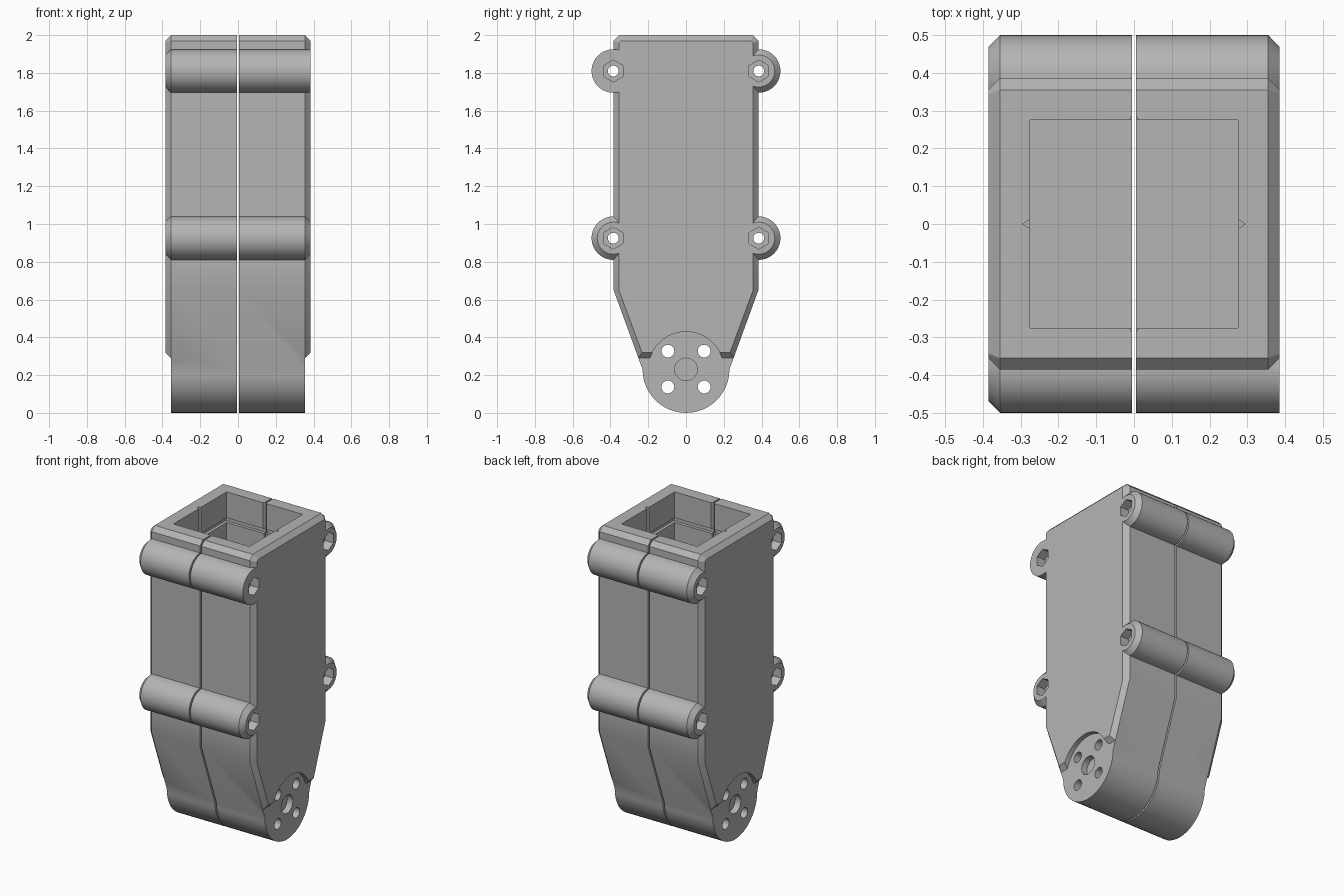
import bpy, bmesh
from math import sin, cos, pi

old = bpy.data.objects.get("Cube")
if old:
    bpy.data.objects.remove(old)

GREY = (0.46, 0.46, 0.46, 1)
mat = bpy.data.materials.new("plain grey")
mat.use_nodes = True
mat.diffuse_color = GREY
mat.node_tree.nodes["Principled BSDF"].inputs["Base Color"].default_value = GREY

GAP, FLAT, SIDE = 0.005, 0.355, 0.385   # split plane, pivot face, outer face
BEVEL = SIDE - FLAT
PIVOT_Z = 0.23
LUG_Z = (1.81, 0.925)


def loft(name, sections, axis="X", sign=1):
    """Closed solid through (position, outline) sections along an axis."""
    bm = bmesh.new()
    rings = []
    for pos, outline in sections:
        if axis == "X":
            rings.append([bm.verts.new((sign * pos, u, v)) for u, v in outline])
        else:
            rings.append([bm.verts.new((u, v, pos)) for u, v in outline])
    for a, b in zip(rings, rings[1:]):
        for i in range(len(a)):
            j = (i + 1) % len(a)
            bm.faces.new((a[i], a[j], b[j], b[i]))
    bm.faces.new(rings[0])
    bm.faces.new(rings[-1])
    bmesh.ops.recalc_face_normals(bm, faces=bm.faces)
    mesh = bpy.data.meshes.new(name)
    bm.to_mesh(mesh)
    bm.free()
    obj = bpy.data.objects.new(name, mesh)
    mesh.materials.append(mat)
    bpy.context.collection.objects.link(obj)
    return obj


def circle(y, z, r, n=40, turn=0):
    return [(y + r * cos(turn + 2 * pi * i / n), z + r * sin(turn + 2 * pi * i / n))
            for i in range(n)]


def square(r):
    return [(-r, -r), (r, -r), (r, r), (-r, r)]


def body_outline(d):
    """Side outline, shrunk by d: rounded foot, tapered shin, straight box."""
    r = PIVOT_Z - d
    foot = [(-r * cos(pi * i / 24), PIVOT_Z - r * sin(pi * i / 24)) for i in range(25)]
    k = d * 0.4
    right = [(SIDE - d, 0.655 - d * 0.2), (SIDE - d, 1.97 - k), (FLAT - k, 2 - d)]
    return foot + right + [(-y, z) for y, z in reversed(right)]


def boolean(target, tool, operation):
    mod = target.modifiers.new("bool", 'BOOLEAN')
    mod.operation = operation
    mod.solver = 'EXACT'
    mod.object = tool
    bpy.context.view_layer.objects.active = target
    bpy.ops.object.modifier_apply(modifier=mod.name)
    bpy.data.objects.remove(tool)


def notched_opening(r, depth, w):
    """Square opening with a small V notch in the middle of each side."""
    side = [(r, -r), (r, -w), (r + depth, 0), (r, w)]
    pts = []
    for _ in range(4):
        pts += side
        side = [(-y, x) for x, y in side]
    return pts


def make_half(name, sign):
    body = loft(name, [(GAP, body_outline(0)), (FLAT, body_outline(0)),
                       (SIDE, body_outline(BEVEL))], sign=sign)

    # Recessed pivot face: sloped step plus round clearance above it
    def below(z):
        return [(-0.6, -0.3), (0.6, -0.3), (0.6, z), (-0.6, z)]
    boolean(body, loft("step_cutter", [(FLAT, below(0.29)), (0.405, below(0.34))],
                       sign=sign), 'DIFFERENCE')
    boolean(body, loft("disc_cutter", [(FLAT, circle(0, PIVOT_Z, 0.2, 48)),
                                       (0.5, circle(0, PIVOT_Z, 0.2, 48))],
                       sign=sign), 'DIFFERENCE')

    # Clamp lugs, chamfered at the outer end except one plain corner
    for y in (-SIDE, SIDE):
        for z in LUG_Z:
            full = circle(y, z, 0.115)
            plain = sign > 0 and y < 0 and z > 1.5
            tip = full if plain else circle(y, z, 0.115 - BEVEL)
            boolean(body, loft("lug", [(GAP, full), (FLAT, full), (SIDE, tip)],
                               sign=sign), 'UNION')

    # Open box cavity with lead-in notches and a snap groove
    for tool in (loft("opening", [(1.82, notched_opening(0.275, 0.02, 0.012)),
                                  (2.1, notched_opening(0.275, 0.02, 0.012))], "Z"),
                 loft("groove", [(1.8, square(0.295)), (1.83, square(0.295))], "Z"),
                 loft("cavity", [(0.85, square(0.275)), (1.81, square(0.275))], "Z")):
        boolean(body, tool, 'DIFFERENCE')

    # Bolt holes with hexagonal pockets
    for y in (-SIDE, SIDE):
        for z in LUG_Z:
            for outline, start in ((circle(y, z, 0.029, 20), -0.1),
                                   (circle(y, z, 0.058, 6, pi / 2), SIDE - 0.06)):
                boolean(body, loft("bolt_cutter", [(start, outline), (0.5, outline)],
                                   sign=sign), 'DIFFERENCE')

    # Pivot screw holes and blind centre hole
    drills = [(y, PIVOT_Z + z, 0.034, -0.1) for y in (-0.096, 0.096)
              for z in (-0.093, 0.097)] + [(0, PIVOT_Z, 0.06, FLAT - 0.04)]
    for y, z, r, start in drills:
        outline = circle(y, z, r, 24)
        boolean(body, loft("drill", [(start, outline), (0.5, outline)], sign=sign),
                'DIFFERENCE')

    bpy.ops.object.select_all(action='DESELECT')
    body.select_set(True)
    bpy.context.view_layer.objects.active = body
    bpy.ops.object.shade_smooth_by_angle(angle=pi / 7)


make_half("left_shell_half", 1)
make_half("right_shell_half", -1)
